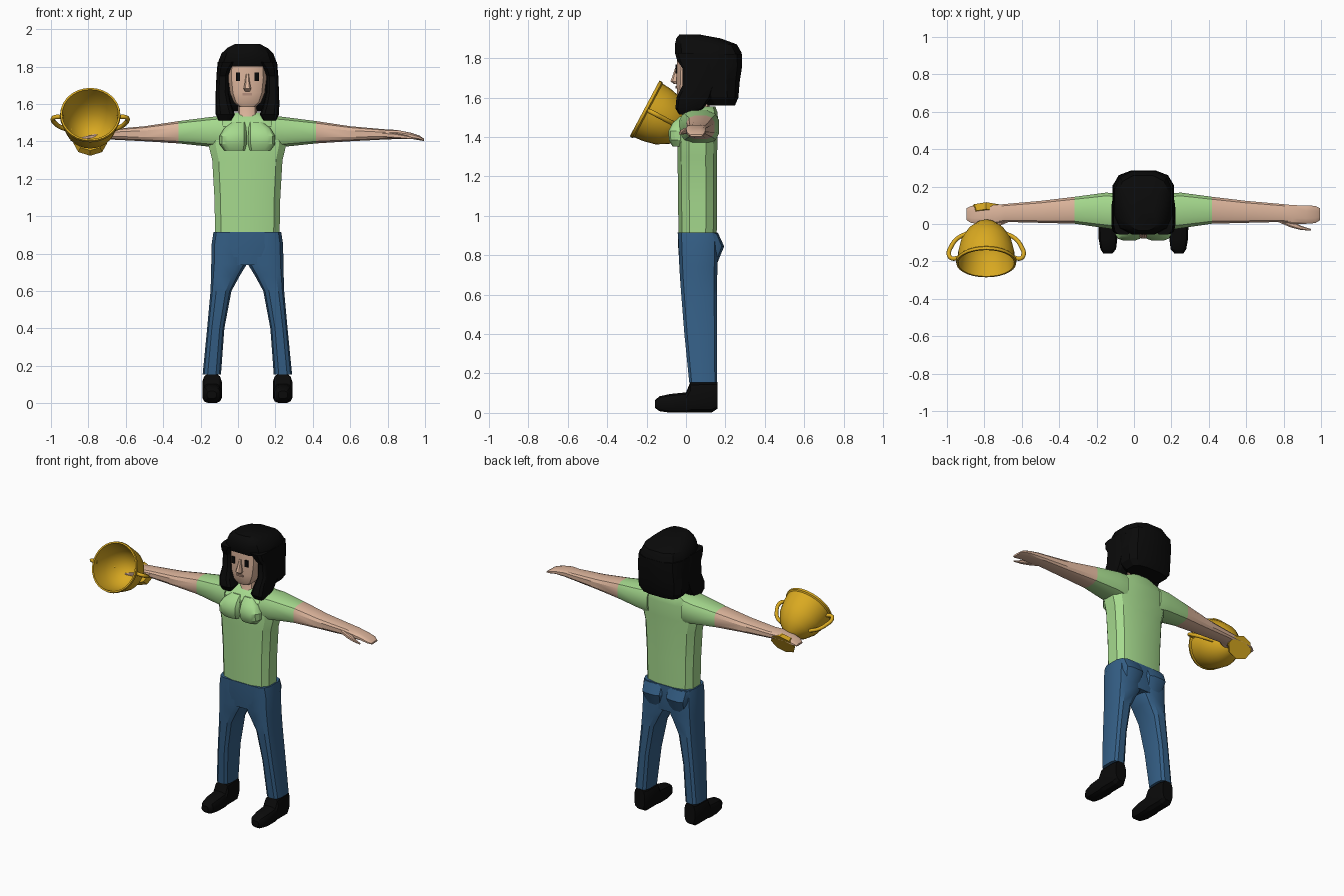
import bpy, bmesh
from math import cos, sin, pi, radians
from mathutils import Vector

cube = bpy.data.objects.get("Cube")
if cube:
    bpy.data.objects.remove(cube)

CX = 0.05      # the body's plane of symmetry
parts = []


def material(name, r, g, b):
    m = bpy.data.materials.new(name)
    m.use_nodes = True
    m.diffuse_color = (r, g, b, 1)
    node = m.node_tree.nodes["Principled BSDF"]
    node.inputs["Base Color"].default_value = (r, g, b, 1)
    node.inputs["Roughness"].default_value = 0.8
    return m


SKIN = material("skin", 0.72, 0.46, 0.33)
LIPS = material("lips", 0.45, 0.27, 0.2)
SHIRT = material("green shirt", 0.38, 0.70, 0.27)
JEANS = material("blue denim", 0.035, 0.115, 0.24)
BLACK = material("black", 0.003, 0.003, 0.003)
GOLD = material("gold", 0.70, 0.40, 0.015)


def finish(name, bm, mats, mirror=False, loc=(CX, 0, 0)):
    bmesh.ops.recalc_face_normals(bm, faces=bm.faces)
    mesh = bpy.data.meshes.new(name)
    bm.to_mesh(mesh)
    bm.free()
    ob = bpy.data.objects.new(name, mesh)
    ob.location = loc
    for m in mats:
        mesh.materials.append(m)
    bpy.context.collection.objects.link(ob)
    if mirror:
        ob.modifiers.new("Mirror", 'MIRROR')
    parts.append(ob)
    return ob


def loft(name, axis, rings, mats, n=12, p=0.65, mirror=False, split=None):
    """Skin rounded-box rings (pos, a0, a1, b0, b1) stacked along an axis."""
    bm = bmesh.new()
    loops = []
    for pos, a0, a1, b0, b1 in rings:
        loop = []
        for i in range(n):
            t = 2 * pi * (i + 0.5) / n
            c, s = cos(t), sin(t)
            a = (a0 + a1) / 2 + (a1 - a0) / 2 * abs(c) ** p * (1 if c > 0 else -1)
            b = (b0 + b1) / 2 + (b1 - b0) / 2 * abs(s) ** p * (1 if s > 0 else -1)
            co = {'x': (pos, a, b), 'y': (a, pos, b), 'z': (a, b, pos)}[axis]
            loop.append(bm.verts.new(co))
        loops.append(loop)
    for lo, hi in zip(loops, loops[1:]):
        for i in range(n):
            j = (i + 1) % n
            bm.faces.new((lo[i], lo[j], hi[j], hi[i]))
    bm.faces.new(loops[0])
    bm.faces.new(loops[-1])
    if split:   # second colour beyond this position
        for f in bm.faces:
            f.material_index = int(f.calc_center_median()['xyz'.index(axis)] > split)
    return finish(name, bm, mats, mirror)


def sym(rows):
    """Rings symmetric in x: (z, half width, y0, y1)."""
    return [(z, -h, h, y0, y1) for z, h, y0, y1 in rows]


# Torso and bust
loft("shirt_torso", 'z', sym([
    (0.90, .176, -.04, .158), (1.1, .18, -.043, .16), (1.3, .192, -.045, .16),
    (1.38, .212, -.045, .162), (1.48, .205, -.04, .165), (1.525, .16, -.01, .162),
    (1.555, .085, .03, .15)]), [SHIRT])
loft("bust", 'z', [
    (1.352, .012, .125, -.07, .02), (1.385, .003, .15, -.088, .02),
    (1.43, .003, .15, -.09, .02), (1.47, .005, .125, -.07, .02),
    (1.505, .01, .08, -.03, .02)], [SHIRT], mirror=True)

# Arms with short sleeves, flat hands and thumbs
loft("arm", 'x', [
    (.13, -.035, .165, 1.36, 1.54), (.2, -.025, .17, 1.37, 1.532),
    (.367, 0, .147, 1.388, 1.51), (.55, .005, .125, 1.4, 1.482),
    (.74, .01, .108, 1.41, 1.465), (.8, 0, .102, 1.412, 1.462),
    (.87, 0, .1, 1.414, 1.448), (.92, .004, .098, 1.406, 1.432),
    (.945, .02, .085, 1.402, 1.414)], [SHIRT, SKIN], mirror=True, split=.367)
loft("thumb", 'x', [
    (.72, .01, .05, 1.42, 1.45), (.79, -.02, .02, 1.415, 1.445),
    (.84, -.032, -.008, 1.413, 1.435), (.895, -.036, -.026, 1.412, 1.42)],
    [SKIN], n=8, mirror=True)

# Jeans
loft("jeans_leg", 'z', [
    (.155, .14, .24, .015, .16), (.4, .122, .216, -.01, .16),
    (.6, .084, .198, -.026, .16), (.68, .04, .196, -.032, .16),
    (.745, 0, .195, -.036, .162), (.85, 0, .193, -.04, .165),
    (.915, 0, .183, -.043, .162)], [JEANS], p=.6, mirror=True)
loft("jeans_hips", 'z', sym([
    (.74, .13, -.034, .158), (.83, .18, -.041, .165),
    (.915, .181, -.044, .163)]), [JEANS], p=.55)
loft("jeans_seat", 'z', [
    (.76, .03, .15, .06, .16), (.845, .01, .17, .06, .195),
    (.91, .01, .175, .06, .165)], [JEANS], mirror=True)

# Shoes
loft("shoe", 'y', [
    (-.157, .165, .215, .025, .065), (-.135, .145, .23, .008, .085),
    (-.08, .138, .24, 0, .097), (0, .135, .242, 0, .105),
    (.022, .135, .242, 0, .158), (.13, .135, .242, 0, .16),
    (.16, .15, .23, .02, .157)], [BLACK], mirror=True)

# Head, neck and face
loft("neck", 'z', sym([(1.49, .065, -.02, .13), (1.54, .052, .005, .12),
                       (1.64, .05, .005, .12)]), [SKIN])
loft("head", 'z', sym([
    (1.585, .045, -.035, .07), (1.61, .075, -.046, .12), (1.66, .095, -.05, .17),
    (1.74, .105, -.05, .2), (1.84, .1, -.048, .2)]), [SKIN], p=.6)
loft("nose", 'z', sym([
    (1.668, .014, -.06, -.03), (1.682, .021, -.08, -.03),
    (1.71, .015, -.07, -.03), (1.76, .008, -.052, -.03)]), [SKIN], n=8)


def plate(name, x, z, w, h, mat, mirror):
    bm = bmesh.new()
    bmesh.ops.create_cube(bm, size=1)
    bmesh.ops.scale(bm, vec=(w, .008, h), verts=bm.verts)
    bmesh.ops.translate(bm, vec=(x, -.05, z), verts=bm.verts)
    finish(name, bm, [mat], mirror)


plate("eye", .05, 1.745, .024, .045, BLACK, True)
plate("mouth", 0, 1.652, .05, .012, LIPS, False)

# Hair: cap, long back and two front locks
loft("hair_cap", 'z', sym([
    (1.8, .162, -.05, .288), (1.83, .158, -.06, .285), (1.87, .142, -.06, .262),
    (1.9, .11, -.052, .18), (1.92, .07, -.035, .07)]), [BLACK], p=.7)
loft("hair_back", 'z', sym([
    (1.56, .135, .11, .25), (1.6, .165, .07, .268), (1.68, .168, .04, .275),
    (1.76, .165, .02, .288), (1.82, .16, .0, .287)]), [BLACK], p=.65)
loft("hair_lock", 'z', [
    (1.513, .085, .155, -.035, .03), (1.545, .066, .17, -.055, .09),
    (1.6, .085, .172, -.05, .13), (1.66, .1, .17, -.02, .15),
    (1.75, .1, .166, -.02, .15), (1.785, .088, .163, -.045, .15),
    (1.825, .055, .16, -.058, .15)], [BLACK], p=.55, mirror=True)

# Trophy, tipped forward: turned cup, faceted foot, two handles
CUP_LOC, CUP_ROT = (-.79, -.21, 1.545), (radians(62), 0, 0)
profile = [(0, -.225), (.05, -.215), (.1, -.175), (.132, -.11), (.146, -.04),
           (.15, 0), (.16, 0), (.162, -.015), (.154, -.022), (.15, -.07),
           (.135, -.135), (.1, -.195), (.055, -.235), (.022, -.25),
           (.018, -.27), (.03, -.3), (0, -.3)]
bm = bmesh.new()
verts = [bm.verts.new((r, 0, z)) for r, z in profile]
edges = [bm.edges.new(pair) for pair in zip(verts, verts[1:])]
bmesh.ops.spin(bm, geom=verts + edges, axis=(0, 0, 1), cent=(0, 0, 0),
               angle=2 * pi, steps=28, use_merge=True)
bmesh.ops.remove_doubles(bm, verts=bm.verts, dist=.0005)
cup = finish("trophy_cup", bm, [GOLD], loc=CUP_LOC)
cup.rotation_euler = CUP_ROT

bm = bmesh.new()
bmesh.ops.create_cone(bm, cap_ends=True, segments=8, radius1=.097, radius2=.08, depth=.035)
bmesh.ops.rotate(bm, cent=(0, 0, 0), verts=bm.verts,
                 matrix=Vector((0, 0, 1)).rotation_difference(Vector((0, 0, 1))).to_matrix())
bmesh.ops.scale(bm, vec=(.93, .78, 1), verts=bm.verts)
bmesh.ops.translate(bm, vec=(0, 0, -.312), verts=bm.verts)
foot = finish("trophy_foot", bm, [GOLD], loc=CUP_LOC)
foot.rotation_euler = CUP_ROT

for side, label in ((1, "left"), (-1, "right")):
    curve = bpy.data.curves.new("trophy_handle_" + label, 'CURVE')
    curve.dimensions = '3D'
    curve.bevel_depth = .012
    curve.bevel_resolution = 2
    curve.use_fill_caps = True
    path = [(.145, -.035), (.185, -.03), (.2, -.055), (.188, -.1), (.155, -.15), (.105, -.18)]
    spline = curve.splines.new('BEZIER')
    spline.bezier_points.add(len(path) - 1)
    for bp, (r, z) in zip(spline.bezier_points, path):
        bp.co = (side * r, 0, z)
        bp.handle_left_type = bp.handle_right_type = 'AUTO'
    spline.resolution_u = 4
    curve.materials.append(GOLD)
    handle = bpy.data.objects.new(curve.name, curve)
    handle.location, handle.rotation_euler = CUP_LOC, CUP_ROT
    bpy.context.collection.objects.link(handle)

# Soft shading with crisp folds
bpy.ops.object.select_all(action='DESELECT')
for ob in parts:
    ob.select_set(True)
bpy.context.view_layer.objects.active = parts[0]
bpy.ops.object.shade_smooth_by_angle(angle=radians(30))
